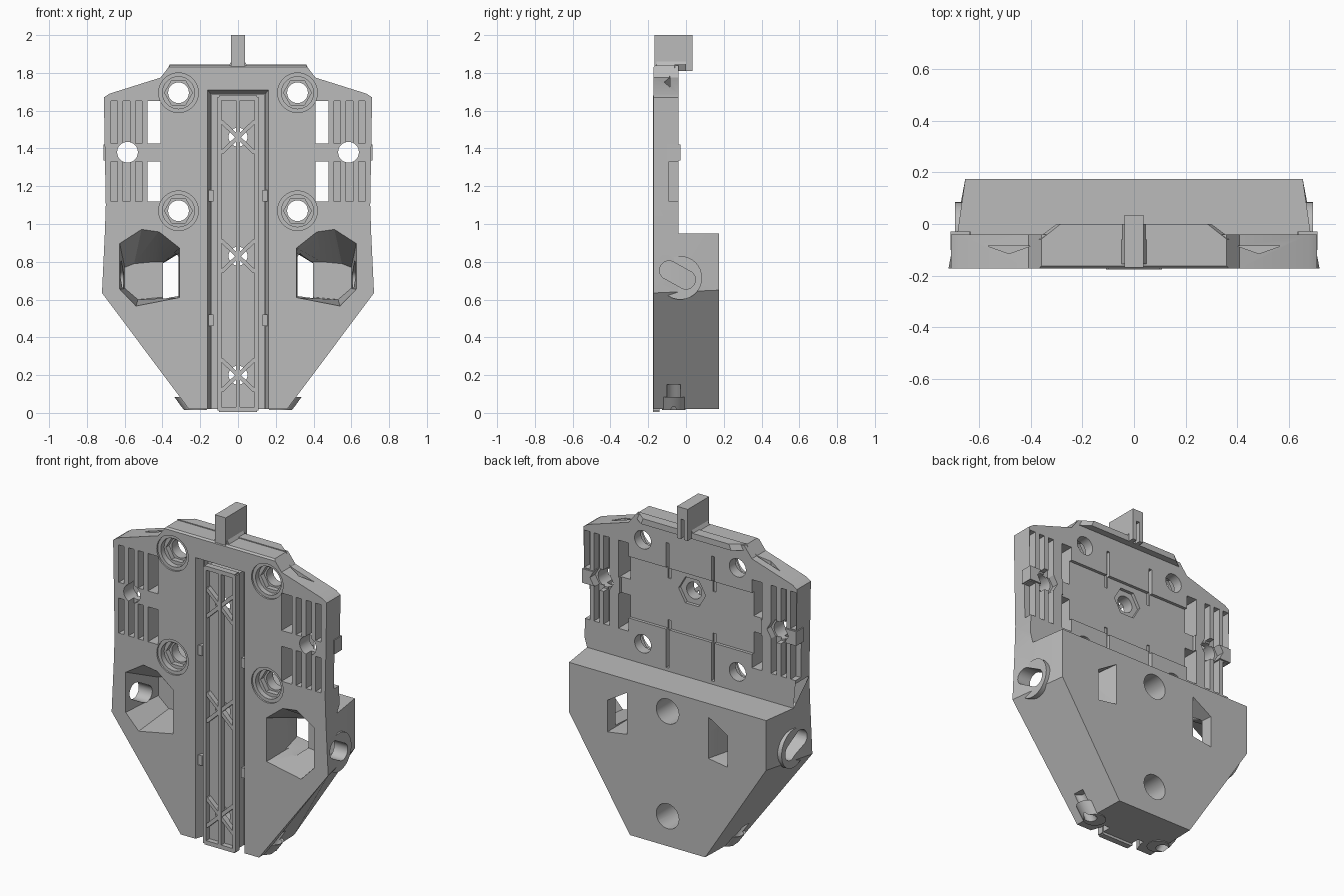
import bpy, bmesh
from math import sin, cos, tau, pi
from mathutils import Vector

cube = bpy.data.objects.get("Cube")
if cube:
    bpy.data.objects.remove(cube)

grey = bpy.data.materials.new("plain_grey")
grey.use_nodes = True
grey.diffuse_color = (0.5, 0.5, 0.5, 1)
grey.node_tree.nodes["Principled BSDF"].inputs["Base Color"].default_value = (0.5, 0.5, 0.5, 1)


def loft(name, a, b):
    """Closed solid between two loops with equal point counts."""
    bm = bmesh.new()
    va = [bm.verts.new(p) for p in a]
    vb = [bm.verts.new(p) for p in b]
    n = len(va)
    bm.faces.new(va)
    bm.faces.new(vb[::-1])
    for i in range(n):
        j = (i + 1) % n
        bm.faces.new((va[i], vb[i], vb[j], va[j]))
    bmesh.ops.recalc_face_normals(bm, faces=bm.faces)
    mesh = bpy.data.meshes.new(name)
    bm.to_mesh(mesh)
    bm.free()
    mesh.materials.append(grey)
    ob = bpy.data.objects.new(name, mesh)
    bpy.context.collection.objects.link(ob)
    return ob


def at_y(points, y, s=1):
    return [(s * x, y, z) for x, z in points]


def prism(name, points, y0, y1, s=1, back=None):
    return loft(name, at_y(points, y0, s), at_y(back or points, y1, s))


def box(name, x0, x1, y0, y1, z0, z1, s=1):
    return prism(name, [(x0, z0), (x1, z0), (x1, z1), (x0, z1)], y0, y1, s)


def disc(x, z, r, n=32):
    return [(x + r * cos(tau * i / n), z + r * sin(tau * i / n)) for i in range(n)]


def rod(name, x, z, r, y0, y1, s=1, n=32):
    return prism(name, disc(x, z, r, n), y0, y1, s)


def cut(target, cutters):
    bpy.context.view_layer.objects.active = target
    for c in cutters:
        m = target.modifiers.new("cut", 'BOOLEAN')
        m.operation = 'DIFFERENCE'
        m.solver = 'EXACT'
        m.object = c
        bpy.ops.object.modifier_apply(modifier=m.name)


def discard(cutters):
    for c in cutters:
        bpy.data.objects.remove(c)


FRONT, BACK, PLATE = -0.172, 0.175, -0.04

# Main body: tapered half outlines, mirrored
half_front = [(0.26, 0.02), (0.72, 0.635), (0.705, 0.95), (0.70, 1.1), (0.71, 1.67),
              (0.68, 1.69), (0.41, 1.775), (0.36, 1.84)]
half_back = [(0.25, 0.02), (0.655, 0.65), (0.655, 0.95)] + half_front[3:]


def mirrored(half):
    return half + [(-x, z) for x, z in reversed(half)]


body = prism("body", mirrored(half_front), FRONT, BACK, back=mirrored(half_back))
cuts = [box("cut", -1, 1, PLATE, 0.5, 0.95, 2.2)]

# Central channel and recesses on the back of the plate
cuts += [prism("cut", [(-.172, -.1), (.172, -.1), (.172, 1.72), (-.172, 1.72)], -0.2, -0.12,
               back=[(-.145, -.1), (.145, -.1), (.145, 1.69), (-.145, 1.69)]),
         box("cut", -0.14, 0.14, -0.15, -0.085, -0.1, 1.685),
         box("cut", -0.47, 0.47, -0.058, 0.1, 1.2, 1.57)]

# Bolt holes on the centre line
bolts = [rod("cut", 0, z, 0.05, -0.3, 0.3) for z in (0.2, 0.83, 1.46)]
cuts += bolts
cuts += [rod("cut", 0, z, 0.075, 0.0, 0.3) for z in (0.2, 0.83)]
cuts.append(rod("cut", 0, 1.46, 0.09, -0.077, 0.1, n=6))

pocket_front = [(.31, .61), (.54, .565), (.627, .655), (.627, .90), (.51, .975), (.42, .962), (.31, .875)]
pocket_floor = [(.32, .62), (.53, .60), (.60, .66), (.60, .77), (.55, .79), (.44, .80), (.32, .80)]
slot_front = [(.32, .62), (.395, .605), (.395, .80), (.32, .85)]
slot_back = [(.27, .62), (.40, .60), (.40, .79), (.27, .87)]

for s in (1, -1):
    # Countersunk screw holes
    for z in (1.07, 1.695):
        cuts += [rod("cut", .315, z, .105, -.3, -.162, s), rod("cut", .315, z, .085, -.3, -.13, s),
                 rod("cut", .315, z, .074, -.3, -.10, s, 6), rod("cut", .315, z, .055, -.3, .1, s)]
    # Side windows with front and back flutes
    for z0, z1 in ((1.12, 1.33), (1.425, 1.65)):
        cuts.append(box("cut", .41, .478, -.3, .1, z0, z1, s))
        for i in range(3):
            x = .525 + .065 * i
            cuts.append(box("cut", x - .018, x + .018, -.3, -.12, z0, z1, s))
            cuts.append(box("cut", x + .013, x + .05, -.09, .1, z0, z1, s))
    # Cross bar hole and nut seat
    cuts += [rod("cut", .585, 1.38, .055, -.3, .1, s), rod("cut", .585, 1.38, .075, -.08, .1, s, 6)]
    # Grooves on the plate back
    for z0, z1 in ((.97, 1.25), (1.5, 1.72)):
        cuts.append(box("cut", .14, .16, -.065, .1, z0, z1, s))
    # Large angled pocket with a slot through to the back
    cuts.append(prism("cut", pocket_front, -.178, .10, s, pocket_floor))
    cuts.append(prism("cut", slot_front, -.02, .18, s, slot_back))
    # Wedge dent in the shoulder
    cuts.append(loft("cut", [(s * .40, -.085, 1.9), (s * .57, -.085, 1.9), (s * .485, -.115, 1.9)],
                     [(s * .40, -.085, 1.72), (s * .57, -.085, 1.72), (s * .485, -.115, 1.72)]))

# Shallow bevel along the top front edge
cuts.append(loft("cut", [(-.5, -.19, 1.81), (-.5, -.145, 1.86), (-.5, -.19, 1.86)],
                 [(.5, -.19, 1.81), (.5, -.145, 1.86), (.5, -.19, 1.86)]))

# Corner bosses and bottom bosses
bosses = []
for s, side in ((1, "left"), (-1, "right")):
    ring = disc(-.03, .715, .115)
    bosses.append(loft(side + "_corner_boss", [(s * .63, y, z) for y, z in ring],
                       [(s * .695, y, z) for y, z in ring]))
    ring = disc(s * .225, -.065, .062)
    bosses.append(loft(side + "_bottom_boss", [(x, y, .015) for x, y in ring],
                       [(x + s * .05, y, .085) for x, y in ring]))
    # Slanted slot in the side, and cord hole in the bottom
    stadium = []
    for i in range(24):
        t = tau * (i + .5) / 24
        shift = 1 if cos(t - 2.6) > 0 else -1
        stadium.append((-.045 - .045 * shift + .05 * cos(t), .73 + .025 * shift + .05 * sin(t)))
    side_slot = loft("cut", [(s * .57, y, z) for y, z in stadium], [(s * .9, y, z) for y, z in stadium])
    ring = disc(s * .215, -.065, .035)
    cord = loft("cut", [(x, y, -.05) for x, y in ring], [(x + s * .12, y, .15) for x, y in ring])
    cut(bosses[-2], [side_slot])
    cut(bosses[-1], [cord])
    cuts += [side_slot, cord]

cut(body, cuts)

# Slider rail: neck, frame, centre bar and crossed braces
neck = box("rail_neck", -.1, .1, -.145, -.08, .02, 1.67)
cut(neck, bolts)
discard(cuts)
R0, R1 = -0.176, -0.14
rail = [neck, box("rail_centre_bar", -.011, .011, R0, R1, .01, 1.67)]
for z, name in ((.005, "bottom"), (1.655, "top")):
    rail.append(box("rail_%s_end" % name, -.1, .1, R0, R1, z, z + .025))
for s in (1, -1):
    rail.append(box("rail_side", .088, .108, R0, R1, .012, 1.673, s))
    for z in (.2, .83, 1.46):
        rail.append(prism("rail_brace", [(-.095, z - .09), (-.08, z - .09), (.095, z + .075),
                                         (.095, z + .09), (.08, z + .09), (-.095, z - .075)], R0 + .002, R1, s))
    for z in (.49, 1.15):
        box("channel_stop", .13, .16, -.155, -.09, z - .03, z + .03, s)
    # Blocks behind the cross bars
    block = box("bar_block", .55, .712, -.1, -.03, 1.335, 1.42, s)
    hole = [rod("cut", .585, 1.38, .075, -.3, .2, s, 6)]
    cut(block, hole)
    discard(hole)

# Top lip and tab
lip = [(-.38, PLATE - .02), (.38, PLATE - .02), (.30, 0), (-.30, 0)]
loft("top_lip", [(x, y, 1.81) for x, y in lip], [(x * .95, y, 1.845) for x, y in lip])
tab = box("top_tab", -.036, .036, -.168, .035, 1.81, 2.0)
groove = [box("cut", -.01, .01, -.0, .1, 1.7, 1.93)]
cut(tab, groove)
discard(groove)
prism("tab_foot", [(-.055, 1.83), (.055, 1.83), (.036, 1.86), (-.036, 1.86)], -.155, 0)

# Round surfaces shaded smooth, hard edges kept
for ob in bpy.context.collection.objects:
    ob.select_set(ob.type == 'MESH')
bpy.context.view_layer.objects.active = body
bpy.ops.object.shade_smooth_by_angle(angle=pi / 7)
